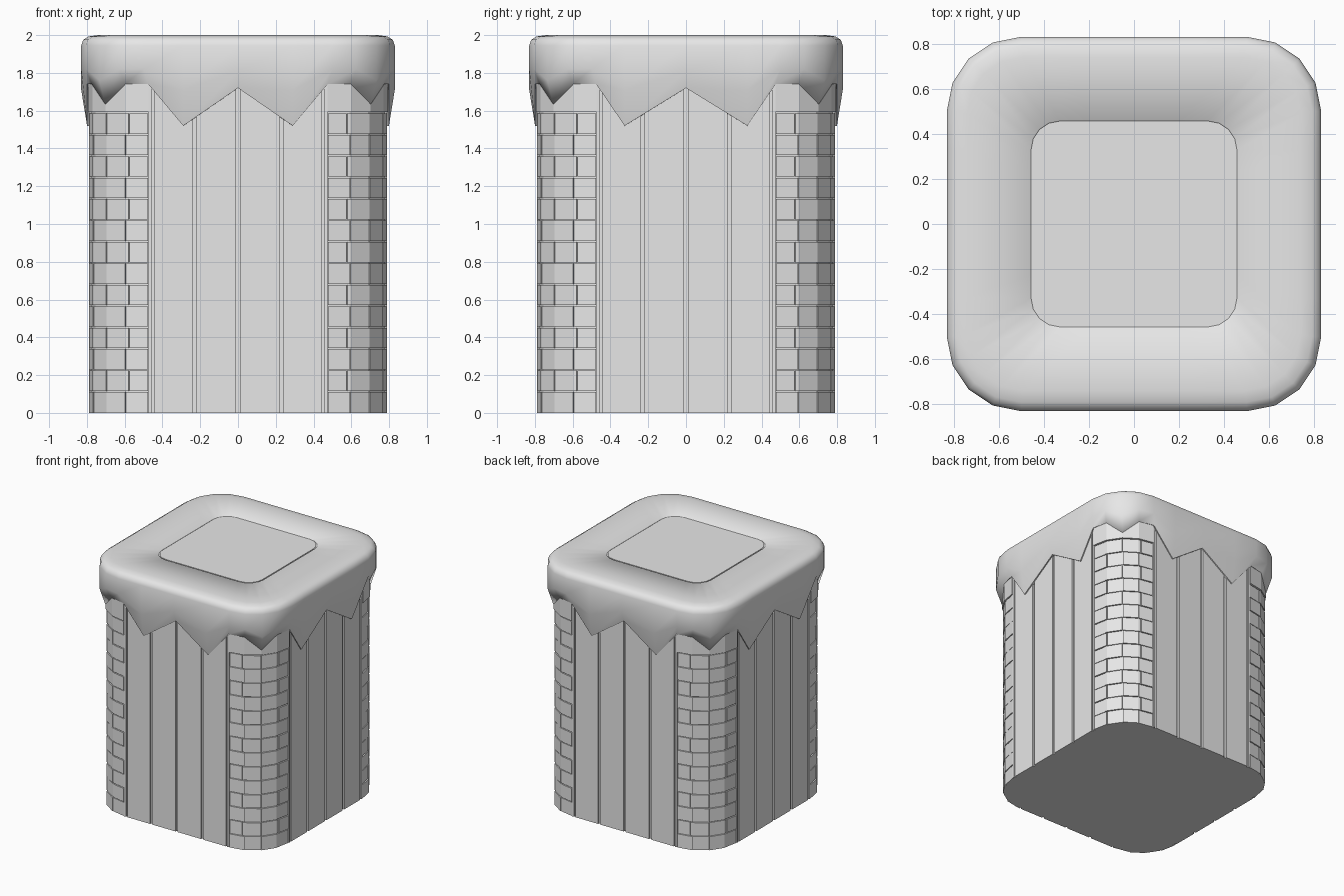
import bpy, bmesh, math
from mathutils import Matrix

cube = bpy.data.objects.get("Cube")
if cube:
    bpy.data.objects.remove(cube, do_unlink=True)

grey = bpy.data.materials.new("plain_grey")
grey.use_nodes = True
COLOUR = (0.8, 0.8, 0.8, 1)
grey.diffuse_color = COLOUR
grey.node_tree.nodes["Principled BSDF"].inputs["Base Color"].default_value = COLOUR

HALF, FLAT = 0.79, 0.475     # wall half width and start of the rounded corner


def finish(name, bm, smooth=False):
    bmesh.ops.recalc_face_normals(bm, faces=bm.faces)
    mesh = bpy.data.meshes.new(name)
    bm.to_mesh(mesh)
    bm.free()
    mesh.materials.append(grey)
    obj = bpy.data.objects.new(name, mesh)
    bpy.context.collection.objects.link(obj)
    if smooth:
        bpy.ops.object.select_all(action='DESELECT')
        obj.select_set(True)
        bpy.context.view_layer.objects.active = obj
        bpy.ops.object.shade_smooth_by_angle(angle=math.radians(65))
    return obj


def turn(p, k):
    """Rotate a 2D point by k quarter turns."""
    for _ in range(k % 4):
        p = (-p[1], p[0])
    return p


def corner(t, half, flat):
    """Point on the front corner; t runs 0 to 4 over its four facets."""
    def arc(i):
        a = math.radians(22.5 * i)
        return flat + (half - flat) * math.sin(a), -flat - (half - flat) * math.cos(a)
    i = min(int(t), 3)
    (ax, ay), (bx, by) = arc(i), arc(i + 1)
    f = t - i
    return ax + (bx - ax) * f, ay + (by - ay) * f


def prism(bm, outline, z0, z1):
    low = [bm.verts.new((x, y, z0)) for x, y in outline]
    high = [bm.verts.new((x, y, z1)) for x, y in outline]
    bm.faces.new(low)
    bm.faces.new(high)
    n = len(outline)
    for i in range(n):
        j = (i + 1) % n
        bm.faces.new((low[i], low[j], high[j], high[i]))


def arc_block(bm, t0, t1, half, z0, z1, k):
    """Curved slab hugging one corner of the wall."""
    ts = [t0] + [i for i in range(1, 4) if t0 < i < t1] + [t1]
    outer = [corner(t, half, FLAT) for t in ts]
    inner = [corner(t, HALF - 0.04, FLAT) for t in reversed(ts)]
    prism(bm, [turn(p, k) for p in outer + inner], z0, z1)


# Solid core behind the planks and bricks
bm = bmesh.new()
prism(bm, [turn(corner(i, 0.778, FLAT), k) for k in range(4) for i in range(5)], 0, 1.85)
finish("core", bm)

# Planks with narrow gaps, framed by a thin post at each end
bm = bmesh.new()
strips = [(0.01, 0.22), (0.24, 0.445), (0.456, 0.473)]
strips += [(-b, -a) for a, b in strips]
for k in range(4):
    for a, b in strips:
        box = [(a, -HALF), (b, -HALF), (b, -0.75), (a, -0.75)]
        prism(bm, [turn(p, k) for p in box], 0, 1.78)
finish("wall_planks", bm)

# Brick courses on the four corners, joints staggered
ROWS, BRICK_TOP = 14, 1.588
step = BRICK_TOP / ROWS
bm = bmesh.new()
for k in range(4):
    for row in range(ROWS):
        joints = [0, 0.85, 2, 3.15, 4] if row % 2 else [0, 1, 2, 3, 4]
        for n, (a, b) in enumerate(zip(joints, joints[1:])):
            half = HALF - 0.003 * ((row + n) % 2)
            arc_block(bm, a + 0.02, b - 0.02, half,
                      row * step + (0.003 if row else 0), (row + 1) * step - 0.003, k)
finish("corner_bricks", bm)

# Plain band above each brick column
bm = bmesh.new()
for k in range(4):
    arc_block(bm, 0, 4, 0.795, 1.592, 1.80, k)
finish("corner_caps", bm)


# Rounded lid with a dripping lower edge
def ring(half, flat):
    """Outline: left corner middle, along the side, up to the next corner."""
    pts = []
    for k in range(4):
        tip = (0.29, 0.325)[k % 2] * min(1, flat / FLAT)
        right = [corner(t, half, flat) for t in (0, 1)]
        left = [(-x, y) for x, y in (corner(2, half, flat), right[1], right[0])]
        side = left + [(-tip, -half), (0, -half), (tip, -half)] + right
        pts += [turn(p, k) for p in side]
    return pts


edge = [1.635, 1.74, 1.74, 1.52, 1.72, 1.52, 1.74, 1.74] * 4
belly = [1.76, 1.82, 1.82, 1.71, 1.81, 1.71, 1.82, 1.82] * 4
layers = [(0.76, 0.47, edge), (0.799, 0.475, edge), (0.83, 0.5, belly)]
profile = [(0.83, 0.5, 1.945), (0.819, 0.5, 1.976), (0.79, 0.5, 1.993),
           (0.74, 0.49, 2.0), (0.46, 0.33, 2.0), (0.456, 0.33, 1.995)]
layers += [(h, f, [z] * 32) for h, f, z in profile]
bm = bmesh.new()
loops = [[bm.verts.new((x, y, z)) for (x, y), z in zip(ring(h, f), zs)]
         for h, f, zs in layers]
for lower, upper in zip(loops, loops[1:]):
    for i in range(32):
        j = (i + 1) % 32
        bm.faces.new((lower[i], lower[j], upper[j], upper[i]))
finish("dripping_lid", bm, smooth=True)

# Flat panel set into the top
bm = bmesh.new()
prism(bm, [turn(corner(i, 0.45, 0.33), k) for k in range(4) for i in range(5)], 1.96, 1.999)
bm.faces.ensure_lookup_table()
finish("top_panel", bm)

# Closing plate under the panel gap
bm = bmesh.new()
prism(bm, [turn(corner(i, 0.47, 0.33), k) for k in range(4) for i in range(5)], 1.94, 1.994)
finish("panel_seat", bm)
